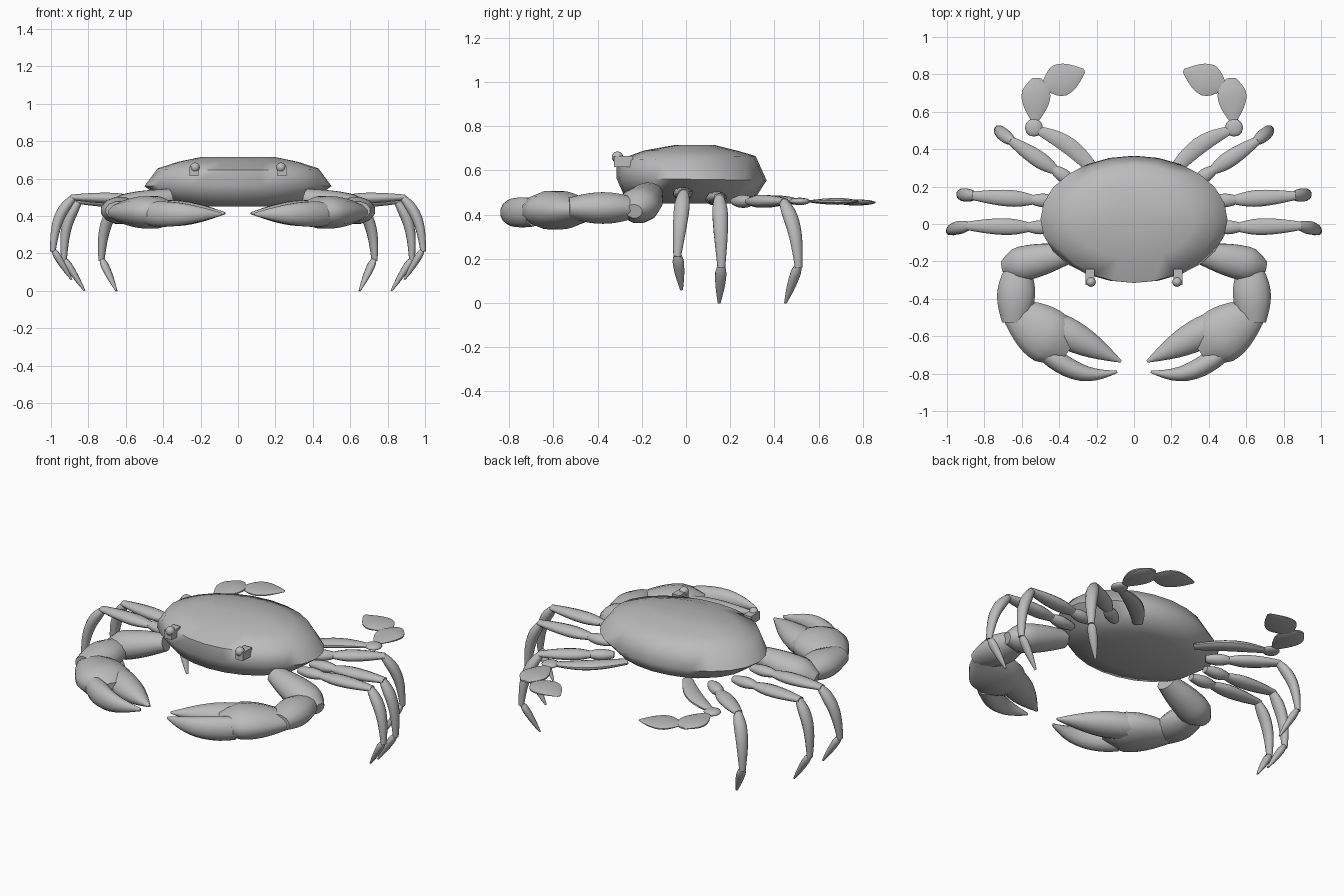
import bpy
import bmesh
from math import sin, cos, pi, tau, radians
from mathutils import Vector

cube = bpy.data.objects.get("Cube")
if cube:
    bpy.data.objects.remove(cube, do_unlink=True)

shell = bpy.data.materials.new("shell grey")
shell.use_nodes = True
grey = (0.5, 0.5, 0.5, 1)
shell.diffuse_color = grey
shell.node_tree.nodes["Principled BSDF"].inputs["Base Color"].default_value = grey
UP = Vector((0, 0, 1))
STEPS = 10


def finish(name, bm, angle=50):
    """Turn a bmesh into a shaded object."""
    bmesh.ops.recalc_face_normals(bm, faces=bm.faces)
    mesh = bpy.data.meshes.new(name)
    bm.to_mesh(mesh)
    bm.free()
    mesh.materials.append(shell)
    obj = bpy.data.objects.new(name, mesh)
    bpy.context.collection.objects.link(obj)
    bpy.ops.object.select_all(action="DESELECT")
    obj.select_set(True)
    bpy.context.view_layer.objects.active = obj
    bpy.ops.object.shade_smooth_by_angle(angle=radians(angle))


def skin(bm, rings):
    """Bridge successive rings of points and cap both ends."""
    loops = [[bm.verts.new(p) for p in ring] for ring in rings]
    n = len(loops[0])
    for a, b in zip(loops, loops[1:]):
        for i in range(n):
            j = (i + 1) % n
            bm.faces.new((a[i], a[j], b[j], b[i]))
    bm.faces.new(loops[0])
    bm.faces.new(loops[-1])


def swell(f, start, peak, end):
    """Relative thickness along a limb: full at the peak, thinner at both ends."""
    if f < peak:
        return start + (1 - start) * sin(pi / 2 * f / peak)
    return end + (1 - end) * cos(pi / 2 * (f - peak) / (1 - peak))


def limb(name, side, a, b, width, height, start=0.6, peak=0.5, end=0.5,
         bow=(0, 0, 0), across=None, sides=12):
    """Elliptical tube from a to b, swelling in between and bent by the bow."""
    a, b, bow = Vector(a), Vector(b), Vector(bow)
    places = [i / STEPS for i in range(STEPS + 1)]
    pts = [a.lerp(b, f) + bow * sin(pi * f) for f in places]
    rings = []
    for k, f in enumerate(places):
        t = (pts[min(k + 1, STEPS)] - pts[max(k - 1, 0)]).normalized()
        w = across or UP.cross(t)
        w = (w - t * w.dot(t)).normalized()
        h = t.cross(w)
        size = swell(f, start, peak, end)
        ring = []
        for i in range(sides):
            turn = tau * (i + 0.5) / sides
            p = pts[k] + size * (w * width * cos(turn) + h * height * sin(turn))
            ring.append((side * p.x, p.y, p.z))
        rings.append(ring)
    bm = bmesh.new()
    skin(bm, rings)
    finish(name, bm)


def ball(name, centre, radius, squash=1):
    bm = bmesh.new()
    bmesh.ops.create_uvsphere(bm, u_segments=12, v_segments=8, radius=radius)
    bmesh.ops.scale(bm, verts=bm.verts, vec=(1, 1, squash))
    bmesh.ops.translate(bm, verts=bm.verts, vec=centre)
    finish(name, bm, 60)


# Carapace: half length, half depth, centre y, height, rise toward the back
profile = [(0.3, 0.2, 0.05, 0.45, 0), (0.4, 0.3, 0.02, 0.485, 0),
           (0.5, 0.34, 0.025, 0.56, -0.005), (0.43, 0.315, 0, 0.655, 0.01),
           (0.32, 0.21, 0.02, 0.69, 0), (0.2, 0.09, 0.04, 0.715, 0)]
bm = bmesh.new()
skin(bm, [[(rx * cos(tau * i / 24), cy + ry * sin(tau * i / 24), z + rise * sin(tau * i / 24))
           for i in range(24)] for rx, ry, cy, z, rise in profile])
finish("carapace", bm, 62)

# Walking legs: hip, knee, ankle and tip points
LEGS = {
    "front_leg": ((0.42, -0.02, 0.49), (0.88, -0.01, 0.5), (0.99, -0.04, 0.21), (0.89, -0.02, 0.06)),
    "middle_leg": ((0.4, 0.12, 0.47), (0.85, 0.15, 0.48), (0.93, 0.16, 0.16), (0.82, 0.15, 0)),
    "back_leg": ((0.32, 0.22, 0.46), (0.65, 0.44, 0.46), (0.73, 0.51, 0.16), (0.65, 0.45, 0)),
}

for side, label in ((1, "left"), (-1, "right")):
    for leg, joints in LEGS.items():
        hip, knee, ankle, tip = map(Vector, joints)
        out = (knee - hip).normalized()
        across = Vector((-out.y, out.x, 0))
        name = f"{label}_{leg}"
        limb(name + "_hip", side, hip, hip.lerp(knee, 0.36), 0.038, 0.03, across=across)
        limb(name + "_thigh", side, hip.lerp(knee, 0.32), hip.lerp(knee, 1.03), 0.046, 0.03,
             peak=0.35, across=across)
        limb(name + "_shin", side, knee, ankle, 0.036, 0.03,
             peak=0.3, bow=(out + UP) * 0.025, across=across)
        limb(name + "_foot", side, ankle.lerp(knee, 0.03), tip, 0.026, 0.02,
             peak=0.2, end=0.25, across=across)

    # Swimming leg with two flat paddles
    swimmer = f"{label}_swimmer"
    limb(swimmer + "_thigh", side, (0.2, 0.27, 0.47), (0.51, 0.5, 0.46), 0.047, 0.022,
         bow=(-0.01, 0.03, 0))
    ball(swimmer + "_joint", (side * 0.535, 0.515, 0.46), 0.048, 0.35)
    limb(swimmer + "_paddle", side, (0.53, 0.55, 0.46), (0.52, 0.78, 0.46), 0.08, 0.016,
         start=0.25, peak=0.6, end=0.3)
    limb(swimmer + "_tip", side, (0.48, 0.735, 0.455), (0.265, 0.82, 0.455), 0.09, 0.014,
         start=0.3, peak=0.4, end=0.12)

    # Claw arm
    limb(f"{label}_upper_arm", side, (0.36, -0.16, 0.5), (0.7, -0.235, 0.415), 0.096, 0.08,
         peak=0.7, end=0.4)
    limb(f"{label}_forearm", side, (0.62, -0.22, 0.43), (0.64, -0.53, 0.43), 0.105, 0.074, end=0.65)

    # Pincer
    limb(f"{label}_palm", side, (0.67, -0.45, 0.42), (0.35, -0.68, 0.42), 0.155, 0.09,
         start=0.4, peak=0.65, end=0.45)
    limb(f"{label}_upper_finger", side, (0.44, -0.54, 0.415), (0.07, -0.735, 0.415), 0.088, 0.072,
         start=0.9, peak=0.2, end=0.08)
    limb(f"{label}_lower_finger", side, (0.47, -0.69, 0.41), (0.09, -0.79, 0.41), 0.056, 0.07,
         start=0.9, peak=0.15, end=0.12, bow=(0, -0.055, 0))

    # Eye on a short square stalk
    limb(f"{label}_eye_stalk", side, (0.235, -0.24, 0.64), (0.235, -0.325, 0.64), 0.035, 0.035,
         start=1, end=1, sides=4)
    ball(f"{label}_eye", (side * 0.23, -0.31, 0.66), 0.026)
